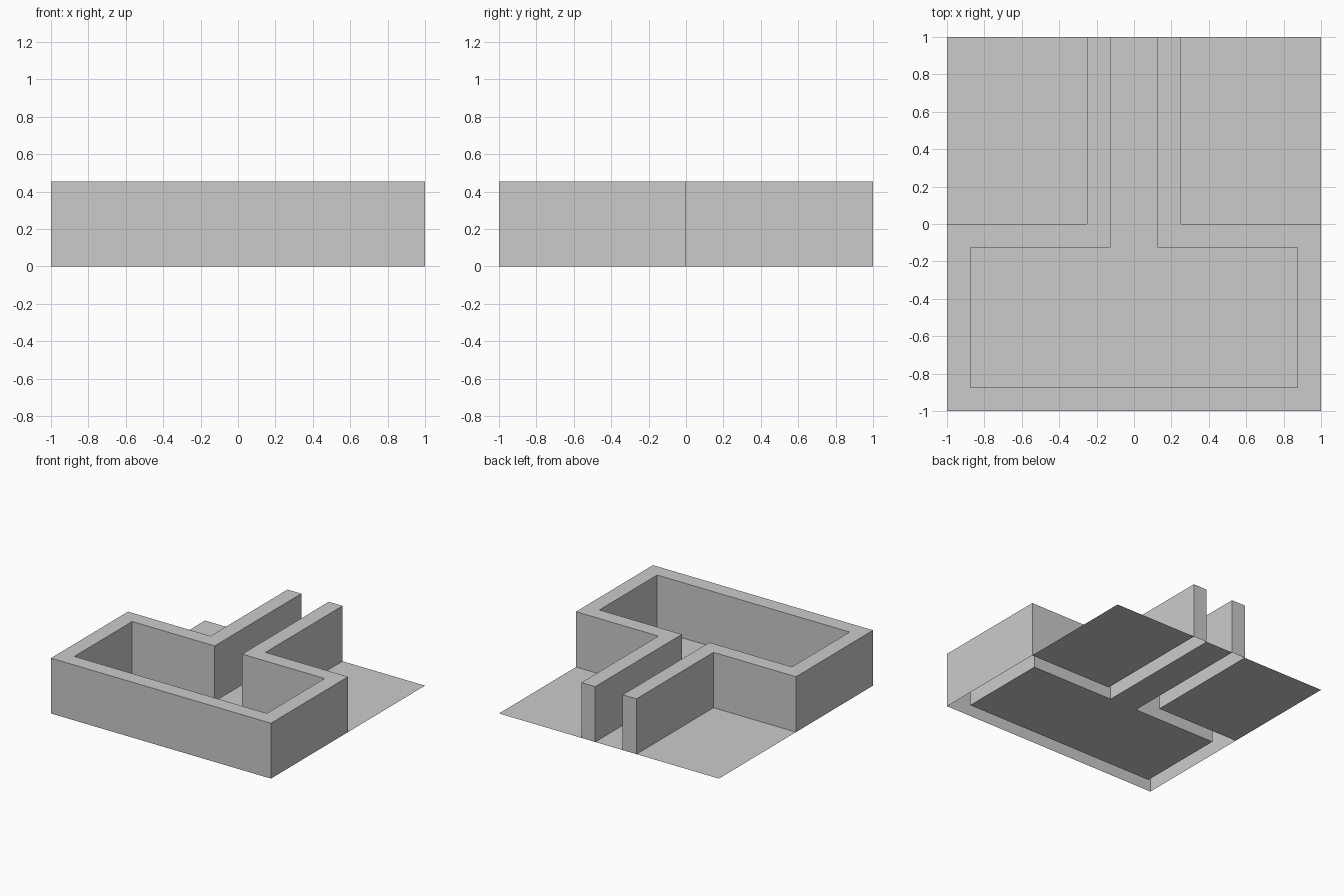
import bpy
import bmesh

if "Cube" in bpy.data.objects:
    bpy.data.objects.remove(bpy.data.objects["Cube"])

HEIGHT = 0.455   # wall height
T = 0.125        # wall thickness


def mirrored(half):
    """Close a right-hand half outline with its reflection across x = 0."""
    return half + [(-x, y) for x, y in reversed(half)]


def make_part(name, outline, z=0.0, skirt=False):
    """Flat face from a counter-clockwise outline, optionally with sides down to z = 0."""
    bm = bmesh.new()
    top = [bm.verts.new((x, y, z)) for x, y in outline]
    bm.faces.new(top)
    if skirt:
        low = [bm.verts.new((x, y, 0)) for x, y in outline]
        for i in range(len(top)):
            j = (i + 1) % len(top)
            bm.faces.new((low[i], low[j], top[j], top[i]))
    mesh = bpy.data.meshes.new(name)
    bm.to_mesh(mesh)
    bm.free()
    obj = bpy.data.objects.new(name, mesh)
    bpy.context.collection.objects.link(obj)
    return obj


# Inside edge of the room and corridor, right half
inner = [(T, 1), (T, -T), (1 - T, -T), (1 - T, T - 1)]
# Outside edge of the walls, right half
outer = [(1, -1), (1, 0), (2 * T, 0), (2 * T, 1)]

# Walls: one continuous run, hollow and open underneath
make_part("walls", mirrored(outer + inner), HEIGHT, skirt=True)

# Floor of the room and corridor
make_part("room_floor", mirrored(inner[::-1]))

# Ground on both sides of the corridor
ground = make_part("outer_ground", [(2 * T, 0), (1, 0), (1, 1), (2 * T, 1)])
mirror = ground.modifiers.new("mirror", 'MIRROR')
mirror.use_axis[0] = True
